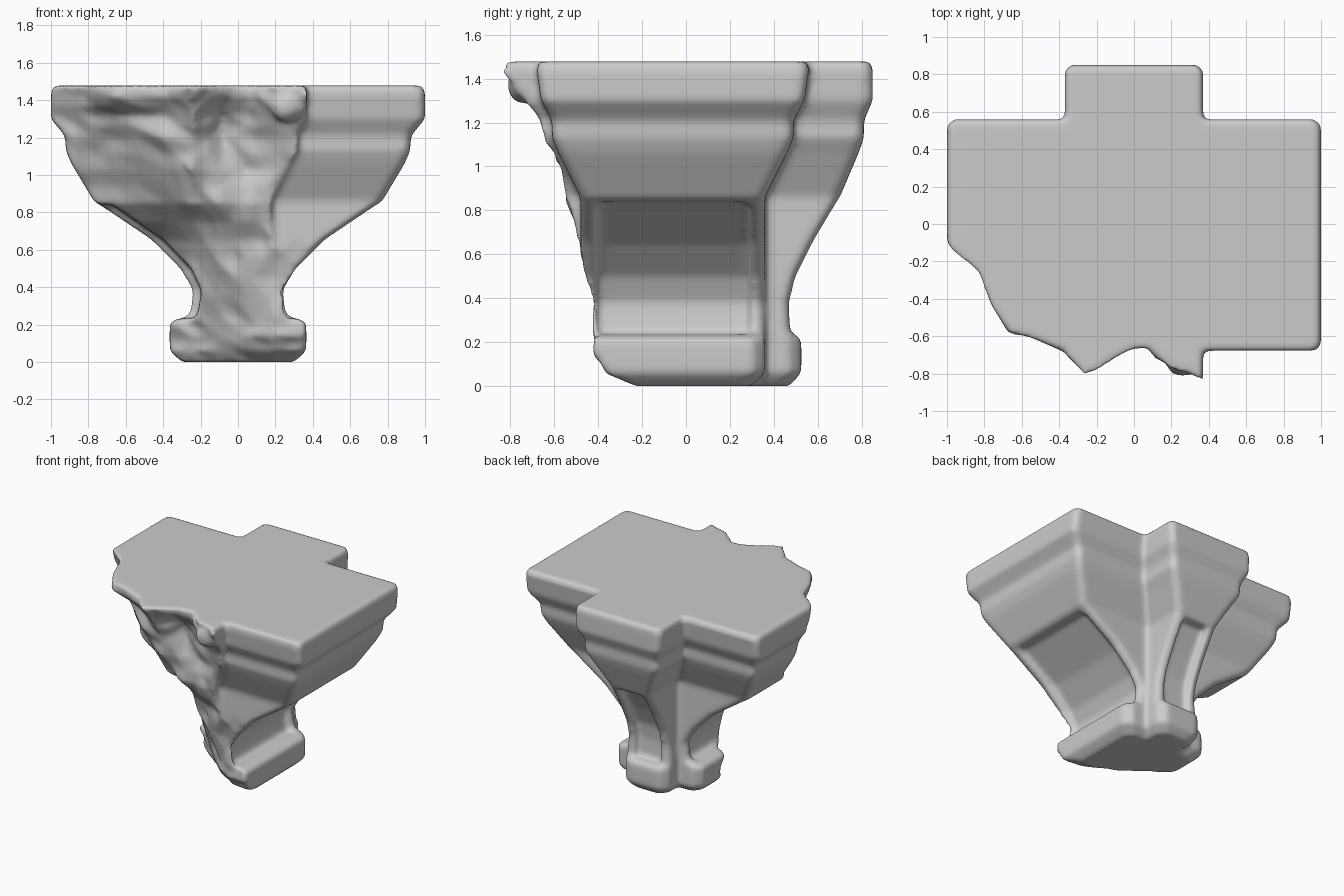
import bpy, bmesh, random
from mathutils import Vector

if "Cube" in bpy.data.objects:
    bpy.data.objects.remove(bpy.data.objects["Cube"])

random.seed(4)
CY = -0.06  # centre line of the cross-shaped plan

# Moulding levels: z, side-arm reach, side-arm half depth, back-arm reach, back-arm half width
LEVELS = [
    (0.00, .30, .36, .53, .14), (0.06, .365, .42, .585, .19),
    (0.215, .365, .42, .585, .19), (0.25, .26, .42, .535, .19),
    (0.38, .24, .42, .53, .18), (0.50, .31, .42, .56, .18),
    (0.65, .46, .42, .635, .18), (0.86, .77, .42, .76, .18),
    (1.06, .89, .52, .845, .28), (1.13, .92, .55, .87, .32),
    (1.21, .925, .55, .87, .32), (1.30, 1.0, .60, .91, .365),
    (1.44, 1.0, .62, .91, .37), (1.478, .985, .61, .90, .36),
]


def make_object(name, bm):
    bmesh.ops.recalc_face_normals(bm, faces=bm.faces[:])
    me = bpy.data.meshes.new(name)
    bm.to_mesh(me)
    bm.free()
    ob = bpy.data.objects.new(name, me)
    bpy.context.collection.objects.link(ob)
    return ob


def loft(name, sections, worn=False):
    """Stack rectangles (z, x0, x1, y0, y1) into a closed solid, optionally with cut corners."""
    bm = bmesh.new()
    rings = []
    for z, x0, x1, y0, y1 in sections:
        if worn:
            c = .055 if z < .22 else .03
            pts = [(x0 + c, y0), (x1 - c, y0), (x1, y0 + c), (x1, y1 - c),
                   (x1 - c, y1), (x0 + c, y1), (x0, y1 - c), (x0, y0 + c)]
        else:
            pts = [(x0, y0), (x1, y0), (x1, y1), (x0, y1)]
        rings.append([bm.verts.new((x, y, z)) for x, y in pts])
    for lo, hi in zip(rings, rings[1:]):
        for i in range(len(lo)):
            j = (i + 1) % len(lo)
            bm.faces.new((lo[i], lo[j], hi[j], hi[i]))
    bm.faces.new(rings[0])
    bm.faces.new(rings[-1])
    return make_object(name, bm)


def apply(ob, kind, **settings):
    mod = ob.modifiers.new(kind, kind)
    for key, value in settings.items():
        setattr(mod, key, value)
    bpy.context.view_layer.objects.active = ob
    bpy.ops.object.modifier_apply(modifier=mod.name)


def combine(ob, other, operation):
    apply(ob, 'BOOLEAN', operation=operation, solver='EXACT', object=other)
    bpy.data.objects.remove(other)


# Two crossing moulded arms
corbel = loft("corbel", [(z, -a, a, CY - b, CY + b) for z, a, b, c, d in LEVELS], True)
cross_arm = loft("cross_arm", [(z, -d, d, CY - c, CY + c) for z, a, b, c, d in LEVELS], True)
combine(corbel, cross_arm, 'UNION')

# Sunken curved panels on the arm ends, running down onto the foot
panel = [(0.235, .26, .535, .04), (0.38, .24, .53, .045), (0.50, .31, .56, .06),
         (0.65, .46, .635, .065), (0.84, .74, .748, .07)]
for s in (-1, 1):
    cut = loft("side_panel_cutter", [
        (z, *sorted((s * (a - d), s * (a + .4))), CY - .35, CY + .35) for z, a, c, d in panel])
    combine(corbel, cut, 'DIFFERENCE')
cut = loft("back_panel_cutter", [
    (z, -.11, .11, CY + c - d, CY + c + .4) for z, a, c, d in panel])
combine(corbel, cut, 'DIFFERENCE')

# Broken front: depth of the fracture on a coarse x/z grid
XS = [-1.15, -.85, -.68, -.40, -.25, -.10, .06, .20, .38]
BREAK = {
    -.02: [.30, .30, .25, .16, .04, -.07, -.15, -.19, -.20],
    0.06: [.25, .25, .22, .12, -.01, -.14, -.26, -.34, -.36],
    0.14: [.25, .25, .22, .10, -.03, -.17, -.31, -.40, -.42],
    0.25: [.25, .25, .20, .07, -.06, -.20, -.34, -.43, -.43],
    0.45: [.20, .20, .15, .03, -.13, -.28, -.42, -.44, -.45],
    0.65: [.15, .15, .12, -.05, -.20, -.36, -.45, -.48, -.49],
    0.85: [.04, .00, -.14, -.36, -.47, -.54, -.54, -.55, -.57],
    1.03: [.05, -.05, -.25, -.50, -.60, -.56, -.52, -.58, -.63],
    1.20: [.04, -.10, -.30, -.58, -.62, -.50, -.56, -.64, -.67],
    1.32: [.02, -.16, -.42, -.57, -.71, -.54, -.60, -.72, -.76],
    1.42: [.00, -.24, -.57, -.67, -.79, -.70, -.66, -.77, -.84],
    1.52: [.00, -.25, -.60, -.69, -.80, -.74, -.68, -.76, -.84],
}
bm = bmesh.new()
rows = [[bm.verts.new((x, y, z)) for x, y in zip(XS + [.387], ys + [-1.5])]
        for z, ys in BREAK.items()]
for lo, hi in zip(rows, rows[1:]):
    for i in range(len(lo) - 1):
        bm.faces.new((lo[i], lo[i + 1], hi[i + 1], hi[i]))
bmesh.ops.subdivide_edges(bm, edges=bm.edges[:], cuts=1, use_grid_fill=True)
for v in bm.verts:
    if v.co.x < .36:
        v.co += Vector((random.uniform(-.02, .02), random.uniform(-.02, .02), 0))
bmesh.ops.triangulate(bm, faces=bm.faces[:])
new = bmesh.ops.extrude_face_region(bm, geom=bm.faces[:], use_keep_orig=True)['geom']
for v in new:
    if isinstance(v, bmesh.types.BMVert):
        v.co.y = -2
combine(corbel, make_object("fracture_cutter", bm), 'DIFFERENCE')

# Lumpy stub left at the top of the broken arm
bm = bmesh.new()
bmesh.ops.create_icosphere(bm, subdivisions=2, radius=1)
for v in bm.verts:
    v.co = Vector((.265, -.725, 1.375)) + v.co * random.uniform(.09, .105)
combine(corbel, make_object("stub", bm), 'UNION')

# Worn, softened stone edges
apply(corbel, 'REMESH', mode='VOXEL', voxel_size=0.016)
apply(corbel, 'SMOOTH', factor=0.5, iterations=10)
corbel.data.polygons.foreach_set("use_smooth", [True] * len(corbel.data.polygons))
corbel.data.update()
